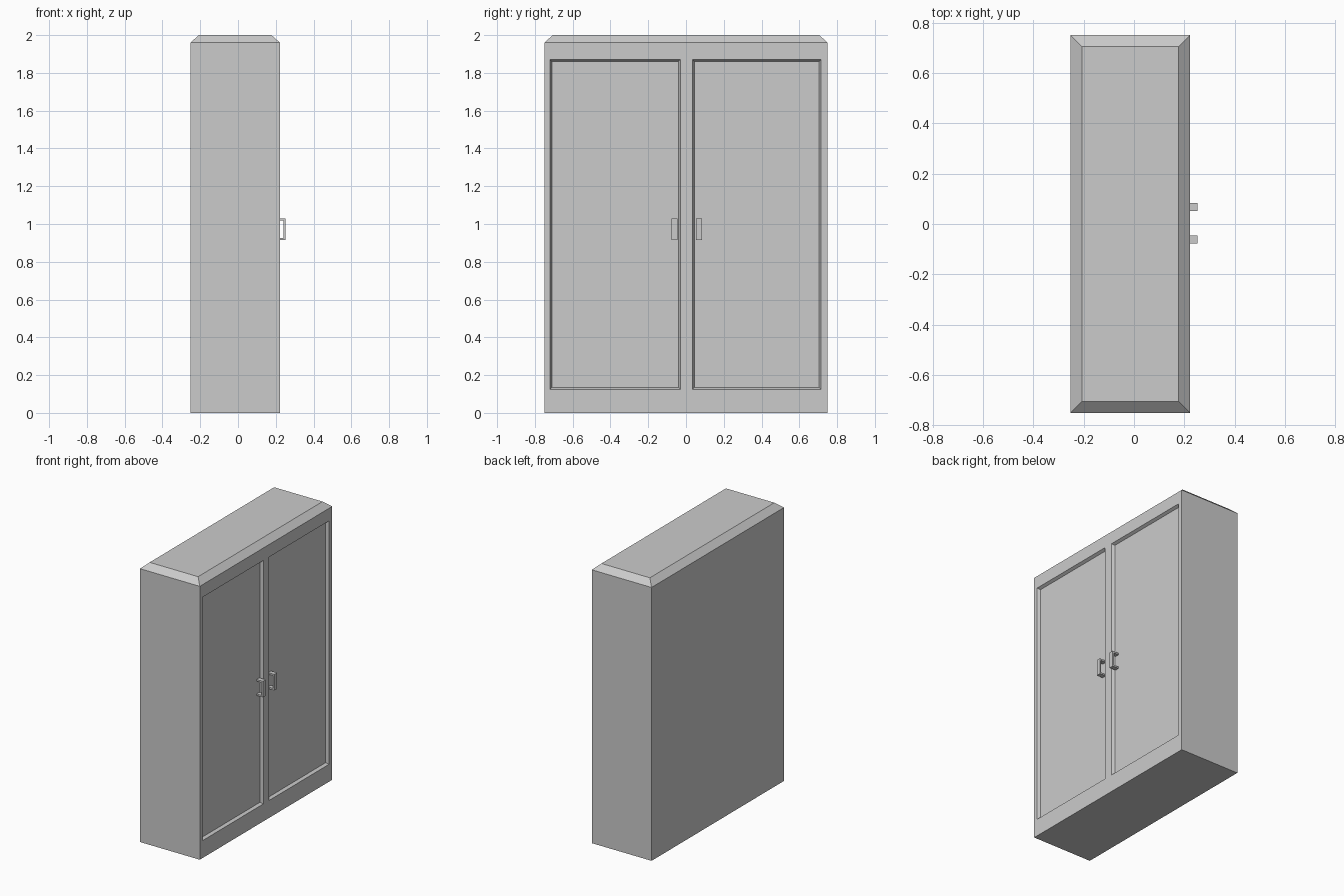
import bpy

if "Cube" in bpy.data.objects:
    bpy.data.objects.remove(bpy.data.objects["Cube"])

BACK, FRONT = -0.252, 0.222     # doors face +x
DOOR_Z = (0.125, 1.87)
RECESS, BORDER = 0.02, 0.01


def loft(name, rings):
    """Closed solid through a stack of four-point rings."""
    verts = [p for ring in rings for p in ring]
    n = len(rings)
    faces = [(3, 2, 1, 0), tuple(range(4 * n - 4, 4 * n))]
    for r in range(n - 1):
        for i in range(4):
            a, b = 4 * r + i, 4 * r + (i + 1) % 4
            faces.append((a, b, b + 4, a + 4))
    mesh = bpy.data.meshes.new(name)
    mesh.from_pydata(verts, [], faces)
    obj = bpy.data.objects.new(name, mesh)
    bpy.context.collection.objects.link(obj)
    return obj


def ring_z(inset, z):
    x0, x1, y = BACK + inset, FRONT - inset, 0.75 - inset
    return [(x0, -y, z), (x1, -y, z), (x1, y, z), (x0, y, z)]


def ring_x(x, y0, y1, z0, z1):
    return [(x, y0, z0), (x, y1, z0), (x, y1, z1), (x, y0, z1)]


# Cabinet body with chamfered top
body = loft("cabinet_body", [ring_z(0, 0), ring_z(0, 1.96), ring_z(0.045, 2.0)])

for side, y0, y1, handle_y in (("left", -0.72, -0.03, -0.062),
                               ("right", 0.035, 0.715, 0.068)):
    # Sunken door panel with sloped border
    z0, z1 = DOOR_Z
    b = BORDER
    cutter = loft(side + "_door_cutter", [
        ring_x(FRONT - RECESS, y0 + b, y1 - b, z0 + b, z1 - b),
        ring_x(FRONT, y0, y1, z0, z1),
        ring_x(FRONT + 0.05, y0, y1, z0, z1)])
    cutter.hide_render = True
    cutter.hide_set(True)
    mod = body.modifiers.new(side + "_door_recess", 'BOOLEAN')
    mod.operation = 'DIFFERENCE'
    mod.solver = 'EXACT'
    mod.object = cutter

    # C-shaped pull handle
    profile = [(0.200, 0.915), (0.252, 0.915), (0.252, 1.03), (0.200, 1.03),
               (0.200, 1.018), (0.241, 1.018), (0.241, 0.927), (0.200, 0.927)]
    n, w = len(profile), 0.016
    verts = [(x, handle_y + s * w, z) for s in (-1, 1) for x, z in profile]
    faces = [tuple(range(n)), tuple(range(2 * n - 1, n - 1, -1))]
    faces += [(i, i + n, (i + 1) % n + n, (i + 1) % n) for i in range(n)]
    mesh = bpy.data.meshes.new(side + "_handle")
    mesh.from_pydata(verts, [], faces)
    bpy.context.collection.objects.link(bpy.data.objects.new(side + "_handle", mesh))
